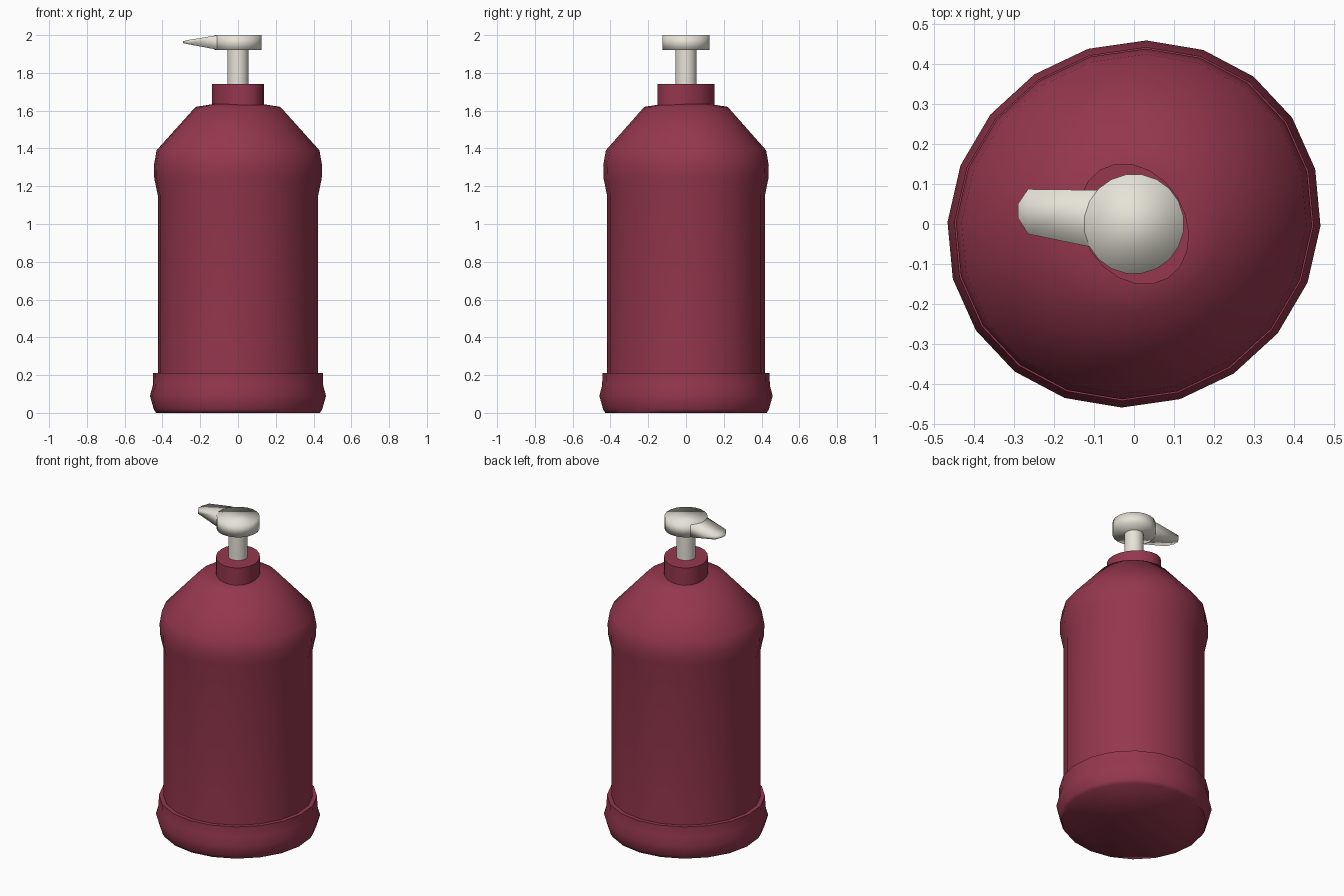
import bpy, bmesh
from math import radians, sin, cos

if "Cube" in bpy.data.objects:
    bpy.data.objects.remove(bpy.data.objects["Cube"])


def material(name, rgb):
    m = bpy.data.materials.new(name)
    m.diffuse_color = (*rgb, 1)
    m.use_nodes = True
    m.node_tree.nodes["Principled BSDF"].inputs["Base Color"].default_value = m.diffuse_color
    return m


RED = material("red plastic", (0.30, 0.038, 0.075))
CREAM = material("cream plastic", (0.79, 0.77, 0.68))


def ellipse_ring(bm, r, z, n, major, minor, axis, start):
    """Ring of vertices on a circle stretched along a given direction."""
    ax = radians(axis)
    verts = []
    for i in range(n):
        t = radians(start) + 6.2831853 * i / n
        u, v = r * major * cos(t), r * minor * sin(t)
        verts.append(bm.verts.new((u * cos(ax) - v * sin(ax),
                                   u * sin(ax) + v * cos(ax), z)))
    return verts


def finish(name, bm, mat, angle):
    bmesh.ops.recalc_face_normals(bm, faces=bm.faces)
    me = bpy.data.meshes.new(name)
    bm.to_mesh(me)
    bm.free()
    me.materials.append(mat)
    ob = bpy.data.objects.new(name, me)
    bpy.context.collection.objects.link(ob)
    bpy.ops.object.select_all(action='DESELECT')
    ob.select_set(True)
    bpy.context.view_layer.objects.active = ob
    bpy.ops.object.shade_smooth_by_angle(angle=radians(angle))
    return ob


def loft(bm, rings):
    n = len(rings[0])
    for a, b in zip(rings, rings[1:]):
        for i in range(n):
            j = (i + 1) % n
            bm.faces.new((a[i], a[j], b[j], b[i]))
    bm.faces.new(rings[0][::-1])
    bm.faces.new(rings[-1])


def lathe(name, profile, mat, n=20, major=1, minor=1, axis=0, start=0, angle=60):
    bm = bmesh.new()
    loft(bm, [ellipse_ring(bm, r, z, n, major, minor, axis, start)
              for r, z in profile])
    return finish(name, bm, mat, angle)


# Bottle body: slightly oval, 20 sides, with base band and shoulder bulge
lathe("bottle_body",
      [(0.435, 0), (0.447, 0.02), (0.467, 0.09), (0.452, 0.145), (0.450, 0.21),
       (0.425, 0.21), (0.425, 1.15), (0.444, 1.24), (0.446, 1.31), (0.432, 1.39),
       (0.225, 1.62), (0.13, 1.635)],
      RED, major=1.02, minor=0.962, axis=36, start=-2.2)

# Neck collar, oval along the other diagonal
lathe("neck_collar", [(1, 1.60), (1, 1.74)], RED,
      major=0.160, minor=0.128, axis=-58)

# Pump stem and round head
lathe("pump_stem", [(0.056, 1.70), (0.056, 1.94)], CREAM)
lathe("pump_head", [(0.125, 1.92), (0.125, 2.0)], CREAM, start=9, angle=180)

# Flat tapering spout: sections are (x, y low, y high, z low, z high)
bm = bmesh.new()
rings = []
for x, y0, y1, z0, z1 in [(-0.03, -0.072, 0.084, 1.921, 1.999),
                          (-0.11, -0.057, 0.085, 1.923, 1.999),
                          (-0.265, -0.025, 0.087, 1.952, 1.974),
                          (-0.29, 0.015, 0.05, 1.957, 1.968)]:
    rings.append([bm.verts.new((x, y, z)) for y, z in
                  ((y0, z0), (y1, z0), (y1, z1), (y0, z1))])
loft(bm, rings)
finish("pump_spout", bm, CREAM, 95)
